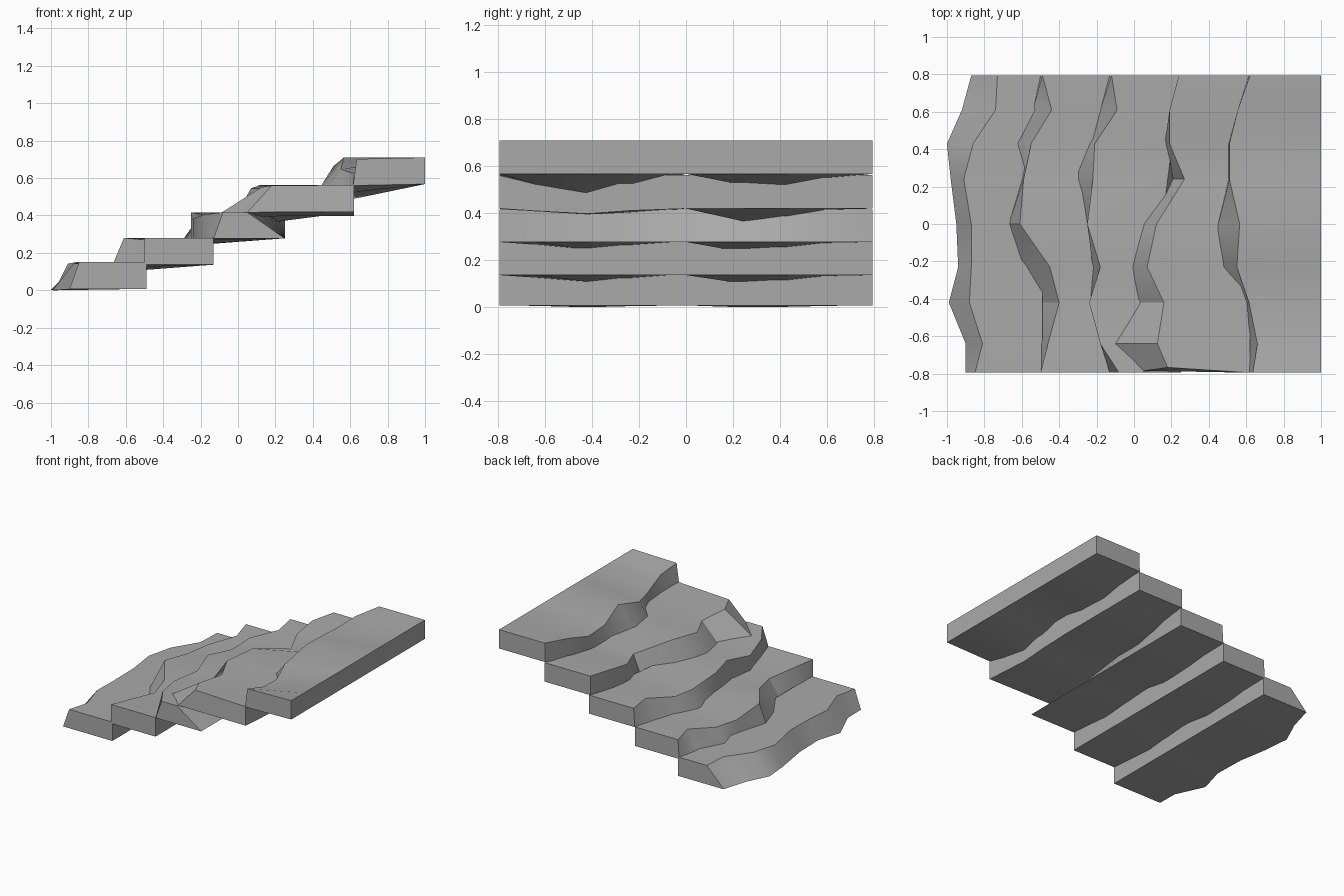
import bpy, bmesh, math

if "Cube" in bpy.data.objects:
    bpy.data.objects.remove(bpy.data.objects["Cube"])

# Stations across the width, shared by every step
Y = [-.795, -.64, -.42, -.23, 0, .24, .43, .61, .795]

stone = bpy.data.materials.new("stone")
stone.diffuse_color = (.4, .4, .4, 1)
stone.use_nodes = True
stone.node_tree.nodes["Principled BSDF"].inputs["Base Color"].default_value = stone.diffuse_color


def step(name, foot, lip, sag, back, z0, z1, ends={}, near_back=None, back_sag={}):
    """Rock slab: ragged, sagging foot and lip lines in front, straight back."""
    bm = bmesh.new()
    near = back if near_back is None else near_back
    rings = []
    for i, y in enumerate(Y):
        s = sag[i]
        t = (y - Y[0]) / (Y[-1] - Y[0])
        pts = [[foot[i], y, z0 - s], [lip[i], y, z1 - s],
               [near + (back - near) * t, y, z1],
               [back, y, z0 - back_sag.get(i, 0)]]
        if i == 0:
            for k, p in ends.items():
                pts[k] = p
        rings.append([bm.verts.new(p) for p in pts])
    for a, b in zip(rings, rings[1:]):
        for k in range(4):
            n = (k + 1) % 4
            bm.faces.new((a[k], a[n], b[n], b[k]))
    bm.faces.new(rings[0])
    bm.faces.new(rings[-1])
    bmesh.ops.recalc_face_normals(bm, faces=bm.faces)
    me = bpy.data.meshes.new(name)
    bm.to_mesh(me)
    bm.free()
    me.materials.append(stone)
    ob = bpy.data.objects.new(name, me)
    bpy.context.collection.objects.link(ob)
    bpy.context.view_layer.objects.active = ob
    ob.select_set(True)
    bpy.ops.object.shade_smooth_by_angle(angle=math.radians(30))
    ob.select_set(False)


# Lowest step
step("step_1",
     [-.90, -.90, -.99, -.94, -.95, -.98, -1.0, -.92, -.87],
     [-.85, -.81, -.88, -.87, -.87, -.91, -.86, -.74, -.73],
     [0, .002, .008, .003, 0, .008, .006, .002, 0],
     -.49, .008, .15)
# Second step
step("step_2",
     [-.50, -.50, -.50, -.60, -.67, -.60, -.65, -.54, -.50],
     [-.50, -.46, -.40, -.45, -.61, -.59, -.55, -.44, -.49],
     [0, .011, .028, .015, 0, .036, .03, .004, 0],
     -.13, .137, .28)
# Middle step, its back wall leaning away towards the near end
step("step_3",
     [-.13, -.18, -.24, -.22, -.25, -.32, -.24, -.18, -.13],
     [-.08, -.18, -.24, -.18, -.25, -.22, -.21, -.09, -.12],
     [0, .012, .034, .015, 0, .043, .027, .004, 0],
     .25, .278, .417, near_back=.05)
# Fourth step, its near front corner leaning in
step("step_4",
     [.05, -.10, .02, -.01, .055, .21, .165, .19, .24],
     [.18, .125, .16, .07, .12, .27, .19, .19, .24],
     [0, .012, .025, .017, 0, .053, .035, .004, 0],
     .62, .42, .563,
     {0: [.05, -.785, .417], 1: [.18, -.767, .56]},
     back_sag={1: .01, 2: .022, 3: .008})
# Top step
step("step_5",
     [.615, .615, .59, .44, .45, .505, .505, .555, .615],
     [.635, .66, .615, .55, .565, .51, .51, .555, .62],
     [.008, .045, .085, .062, 0, .047, .058, .018, 0],
     1.0, .568, .71)
